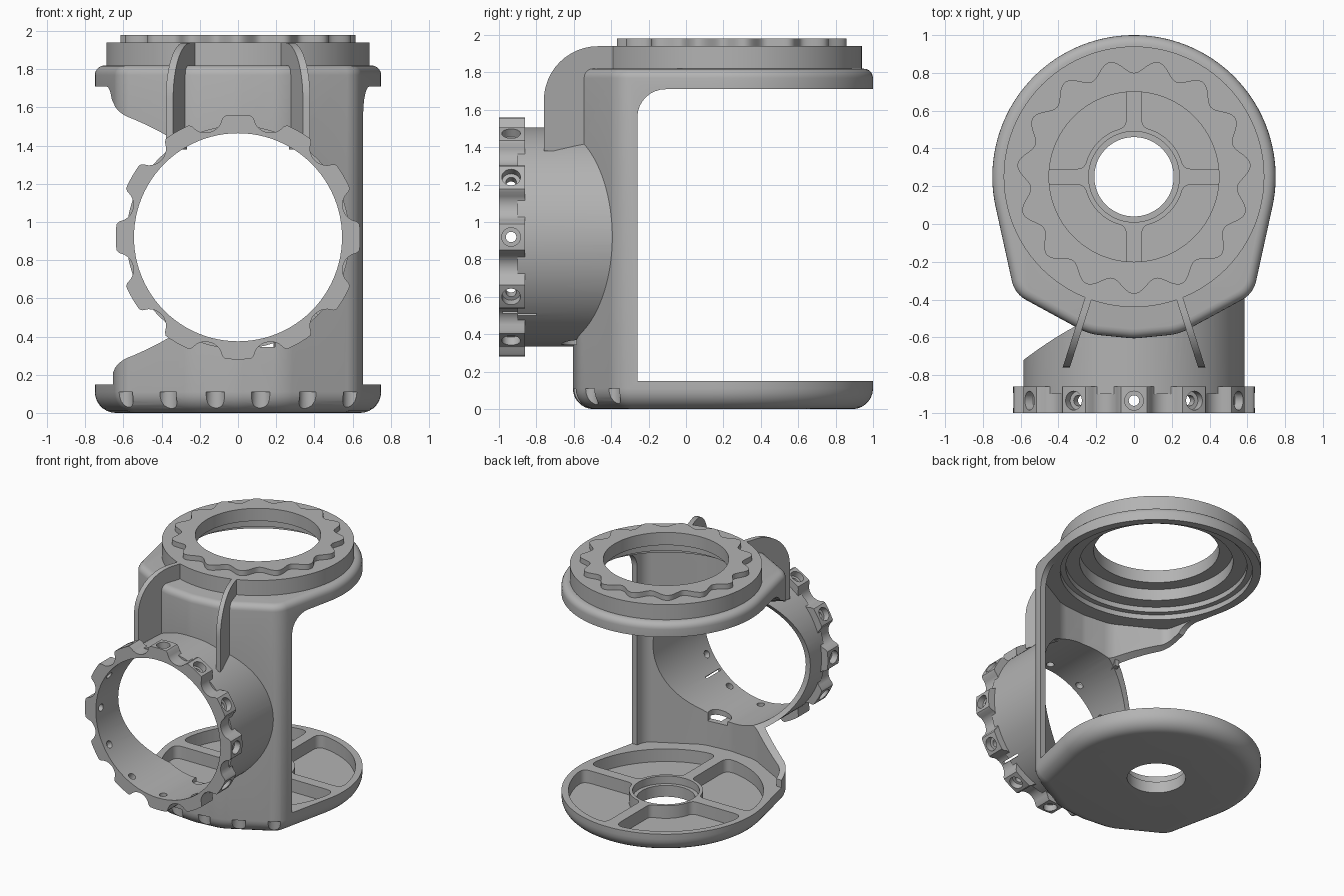
import bpy, bmesh
from math import sin, cos, pi, sqrt, radians
from mathutils import Matrix, Vector

if "Cube" in bpy.data.objects:
    bpy.data.objects.remove(bpy.data.objects["Cube"])

grey = bpy.data.materials.new("plain_grey")
grey.use_nodes = True
grey.diffuse_color = (0.45, 0.45, 0.45, 1)
grey.node_tree.nodes["Principled BSDF"].inputs["Base Color"].default_value = (0.45, 0.45, 0.45, 1)

CY = 0.25            # centre of the round plates
TZ = 0.92            # height of the tube axis
PLACE = {"X": lambda u, v, w: (w, u, v),
         "Y": lambda u, v, w: (u, w, v),
         "Z": lambda u, v, w: (u, v, w)}


def loft(bm, rings, mat=None):
    """Skin equal rings of 3D points and cap both ends."""
    loops = [[bm.verts.new(mat @ Vector(p) if mat else p) for p in r] for r in rings]
    n = len(loops[0])
    faces = [bm.faces.new((a[i], a[(i + 1) % n], b[(i + 1) % n], b[i]))
             for a, b in zip(loops, loops[1:]) for i in range(n)]
    faces += [bm.faces.new(loops[0][::-1]), bm.faces.new(loops[-1])]
    bmesh.ops.recalc_face_normals(bm, faces=faces)
    return loops


def prism(bm, pts, lo, hi, axis="Z", mat=None):
    return loft(bm, [[PLACE[axis](u, v, w) for u, v in pts] for w in (lo, hi)], mat)


def circle(r, u=0, v=0, n=96):
    return [(u + r * cos(2 * pi * i / n), v + r * sin(2 * pi * i / n)) for i in range(n)]


def polar(fn, u, v, n):
    angles = [2 * pi * i / n for i in range(n)]
    return [(u + fn(a) * cos(a), v + fn(a) * sin(a)) for a in angles]


def finish(bm, name):
    mesh = bpy.data.meshes.new(name)
    bm.to_mesh(mesh)
    bm.free()
    mesh.materials.append(grey)
    ob = bpy.data.objects.new(name, mesh)
    bpy.context.collection.objects.link(ob)
    return ob


def solid(name, *args):
    bm = bmesh.new()
    prism(bm, *args)
    return finish(bm, name)


def combine(ob, tool, mode="DIFFERENCE"):
    mod = ob.modifiers.new("cut", "BOOLEAN")
    mod.operation, mod.solver, mod.object = mode, "EXACT", tool
    bpy.context.view_layer.objects.active = ob
    bpy.ops.object.modifier_apply(modifier=mod.name)
    bpy.data.objects.remove(tool)


def cut(ob, *args):
    combine(ob, solid("cutter", *args))


# Plan outline: hull of a big circle, two corner circles and a rounded nose
HULL = [(0, CY, 0.75)] + [(s * x, y, r) for s in (1, -1)
                          for x, y, r in ((0.5, -0.27, 0.15), (0.15, -0.29, 0.3))] + [(0, -0.3, 0.305)]


def outline(inset):
    pts = []
    for i in range(144):
        c, s = cos(2 * pi * (i + 0.5) / 144), sin(2 * pi * (i + 0.5) / 144)
        x, y, r = max(HULL, key=lambda h: h[0] * c + h[1] * s + h[2])
        pts.append((x + (r - inset) * c, y + (r - inset) * s))
    return pts


# Frame: one rounded block holding base, wall and top flange
levels = []
for i in range(8):
    a = i / 7 * pi / 2
    levels.append((0.11 * (1 - cos(a)), 0.11 * (1 - sin(a))))
for i in range(6):
    a = i / 5 * pi / 2
    levels.append((1.77 + 0.05 * sin(a), 0.05 * (1 - cos(a))))
bm = bmesh.new()
loft(bm, [[(x, y, z) for x, y in outline(d)] for z, d in levels])
frame = finish(bm, "frame")
combine(frame, solid("tube", circle(0.585, 0, TZ), -0.9, -0.3, "Y"), "UNION")

# Open back with rounded upper corner, hollow wall and tube bore
arc = [(-0.11 - 0.15 * cos(i * pi / 16), 1.56 + 0.15 * sin(i * pi / 16)) for i in range(9)]
cut(frame, [(2, 0.15), (-0.26, 0.15)] + arc + [(2, 1.71)], -2, 2, "X")
cut(frame, outline(0.045), 0.15, 1.71)
cut(frame, circle(0.545, 0, TZ), -1.2, -0.2, "Y")

# Round cutaway through the side wall and tube
side = [(y, min(1.71, max(0.15, z))) for y, z in circle(0.78, 0.06, TZ)]
cut(frame, side, -1.2, -0.02, "X")

# Stepped recess under the top flange
for r, top in ((0.69, 1.75), (0.65, 1.79), (0.55, 1.9)):
    cut(frame, circle(r, 0, CY), 1.6, top)

# Base: centre hole with seat, four tray pockets, front scallops
cut(frame, circle(0.21, 0, CY), -0.1, 0.3)
cut(frame, circle(0.24, 0, CY), 0.09, 0.3)


def pocket_arc(r, n=20):
    a0 = 0.042 / r
    return [(r * cos(a0 + (pi / 2 - 2 * a0) * i / n), r * sin(a0 + (pi / 2 - 2 * a0) * i / n))
            for i in range(n + 1)]


def round_corner(prev, p, nxt, r):
    """Curve between two points at distance r from corner p."""
    p, a, b = Vector(p), Vector(prev), Vector(nxt)
    a, b = p + (a - p).normalized() * r, p + (b - p).normalized() * r
    return [tuple(a * (1 - t) ** 2 + p * 2 * t * (1 - t) + b * t * t)
            for t in (0, 0.2, 0.4, 0.6, 0.8, 1)]


inner, outer = pocket_arc(0.265), pocket_arc(0.7)
shape = (outer[2:-2] + round_corner(outer[-3], outer[-1], inner[-1], 0.07)
         + round_corner(outer[-1], inner[-1], inner[-4], 0.04) + inner[-4:3:-1]
         + round_corner(inner[3], inner[0], outer[0], 0.04)
         + round_corner(inner[0], outer[0], outer[2], 0.07))
bm = bmesh.new()
for k in range(4):
    prism(bm, shape, 0.05, 0.15 + 0.05, "Z",
          Matrix.Translation((0, CY, 0)) @ Matrix.Rotation(k * pi / 2, 4, "Z"))
trays = finish(bm, "cutter")
# keep the trays inside the wall
combine(trays, solid("cutter", outline(0.05), 0, 0.3), "INTERSECT")
combine(frame, trays)
bm = bmesh.new()
for s in (1, -1):
    for x, y in ((0.12, -0.605), (0.37, -0.52), (0.6, -0.4)):
        prism(bm, circle(0.05, s * x, y, 24), -0.1, 0.11)
combine(frame, finish(bm, "cutter"))

# Drain hole in the tube floor
cut(frame, circle(0.085, 0.11, -0.58, 32), 0.345, 0.5)


# Front ring with twelve scallops and twelve screw holes
def scallop(a):
    f = (a % (pi / 6)) - pi / 12
    k = 0.09 ** 2 - (0.66 * sin(f)) ** 2
    return min(0.64, 0.66 * cos(f) - sqrt(k)) if k > 0 else 0.64


ring = solid("mount_ring", polar(scallop, 0, TZ, 288), -1, -0.86, "Y")
cut(ring, circle(0.545, 0, TZ), -1.2, -0.5, "Y")
for r, start in ((0.028, 0.5), (0.05, 0.59)):
    bm = bmesh.new()
    for k in range(12):
        prism(bm, circle(r, n=24), start, 0.8, "X",
              Matrix.Translation((0, -0.935, TZ)) @ Matrix.Rotation(k * pi / 6, 4, "Y"))
    combine(ring, finish(bm, "cutter"))

# Clamp slit across ring and tube
slit = [(0.5, -0.008), (0.7, -0.008), (0.7, 0.008), (0.5, 0.008)]
for ob in (ring, frame):
    bm = bmesh.new()
    prism(bm, slit, -0.98, -0.8, "Y",
          Matrix.Translation((0, 0, TZ)) @ Matrix.Rotation(radians(45), 4, "Y"))
    combine(ob, finish(bm, "cutter"))

# Top collar with wavy crown
collar = solid("top_collar", circle(0.69, 0, CY), 1.8, 1.94)
cut(collar, circle(0.55, 0, CY), 1.7, 1.88)
cut(collar, circle(0.45, 0, CY), 1.7, 2.1)
crown = solid("wavy_crown", polar(lambda a: 0.585 - 0.035 * cos(15 * (a - pi / 2)), 0, CY, 300), 1.93, 1.98)
cut(crown, circle(0.45, 0, CY), 1.7, 2.1)

# Two curved ribs from collar to tube
curve = [(-0.47 - 0.29 * cos(i * pi / 24), 1.65 + 0.29 * sin(i * pi / 24)) for i in range(13)]
rib = [(-0.53, 1.38), (-0.76, 1.38)] + curve + [(-0.38, 1.94), (-0.38, 1.81), (-0.53, 1.79)]
for s, name in ((1, "left_rib"), (-1, "right_rib")):
    bm = bmesh.new()
    prism(bm, rib, -0.019, 0.019, "X")
    for v in bm.verts:     # splay outward towards the front
        v.co.x += s * (0.25 + 0.32 * (-0.42 - v.co.y))
    finish(bm, name)

# Smooth curved surfaces, keep edges sharp
bpy.ops.object.select_all(action="DESELECT")
for ob in bpy.context.collection.objects:
    if ob.type == "MESH" and grey.name in ob.data.materials:
        ob.select_set(True)
        bpy.context.view_layer.objects.active = ob
bpy.ops.object.shade_smooth_by_angle(angle=radians(30))
